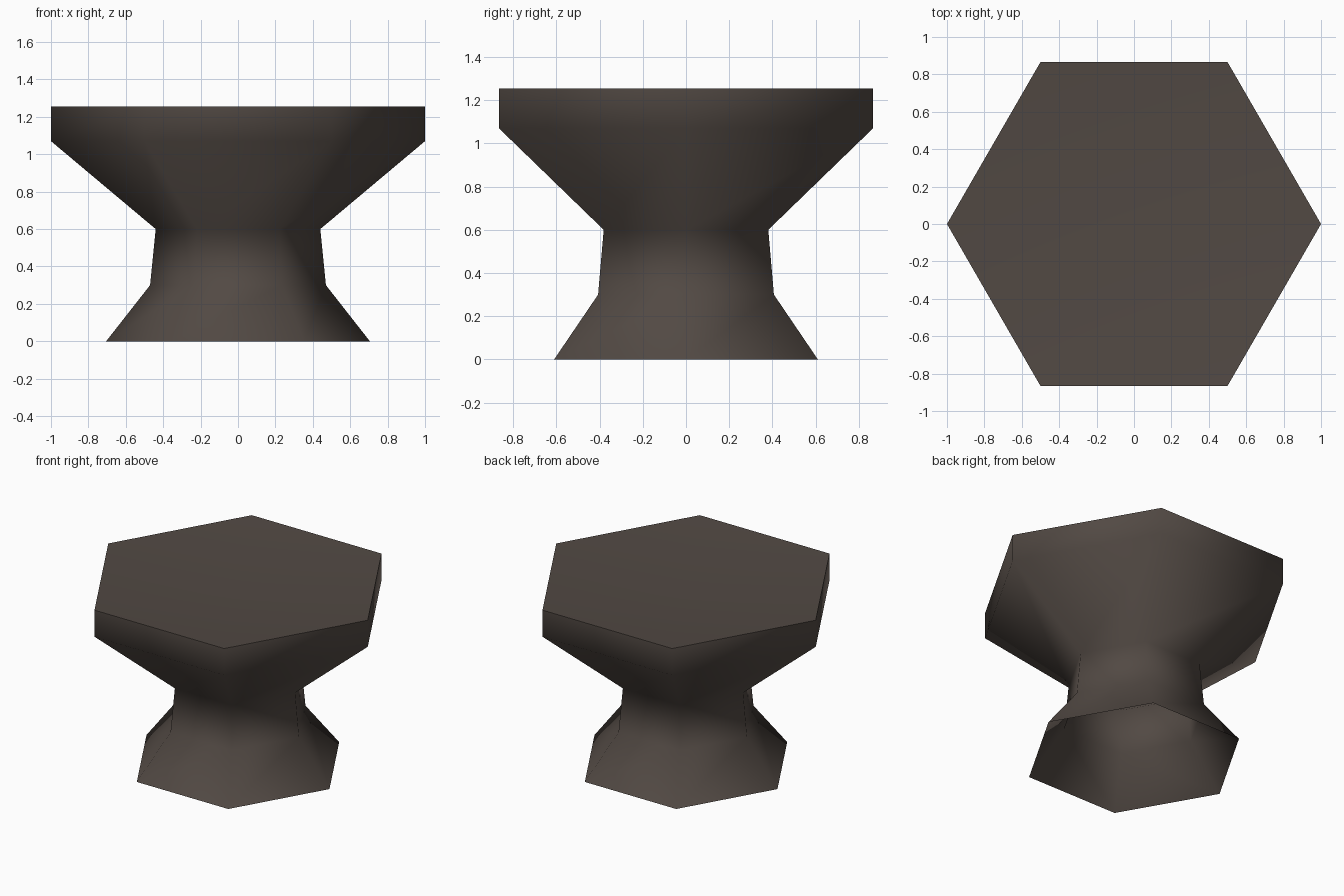
import bpy, bmesh, math

if "Cube" in bpy.data.objects:
    bpy.data.objects.remove(bpy.data.objects["Cube"])

SIDES = 6
# (radius at corner, height) from the foot up to the seat top
PROFILE = [(0.705, 0.0), (0.47, 0.30), (0.44, 0.60), (1.0, 1.07), (1.0, 1.255)]
SEAT_DIP = 0.07

brown = bpy.data.materials.new("dark brown")
brown.diffuse_color = (0.084, 0.067, 0.057, 1.0)
brown.use_nodes = True
brown.node_tree.nodes["Principled BSDF"].inputs["Base Color"].default_value = brown.diffuse_color


def ring(bm, radius, z):
    step = math.tau / SIDES
    return [bm.verts.new((radius * math.cos(i * step), radius * math.sin(i * step), z))
            for i in range(SIDES)]


# Hexagonal stool: lofted sides, open underneath
bm = bmesh.new()
rings = [ring(bm, r, z) for r, z in PROFILE]
for low, high in zip(rings, rings[1:]):
    for i in range(SIDES):
        j = (i + 1) % SIDES
        bm.faces.new((low[i], low[j], high[j], high[i]))

# Slightly dished seat
centre = bm.verts.new((0, 0, PROFILE[-1][1] - SEAT_DIP))
for i in range(SIDES):
    bm.faces.new((rings[-1][i], rings[-1][(i + 1) % SIDES], centre))

# Soft shading, crisp edge round the seat
for face in bm.faces:
    face.smooth = True
for i in range(SIDES):
    bm.edges.get((rings[-1][i], rings[-1][(i + 1) % SIDES])).smooth = False

mesh = bpy.data.meshes.new("hexagonal_stool")
bm.to_mesh(mesh)
bm.free()
mesh.materials.append(brown)
stool = bpy.data.objects.new("hexagonal_stool", mesh)
bpy.context.collection.objects.link(stool)
